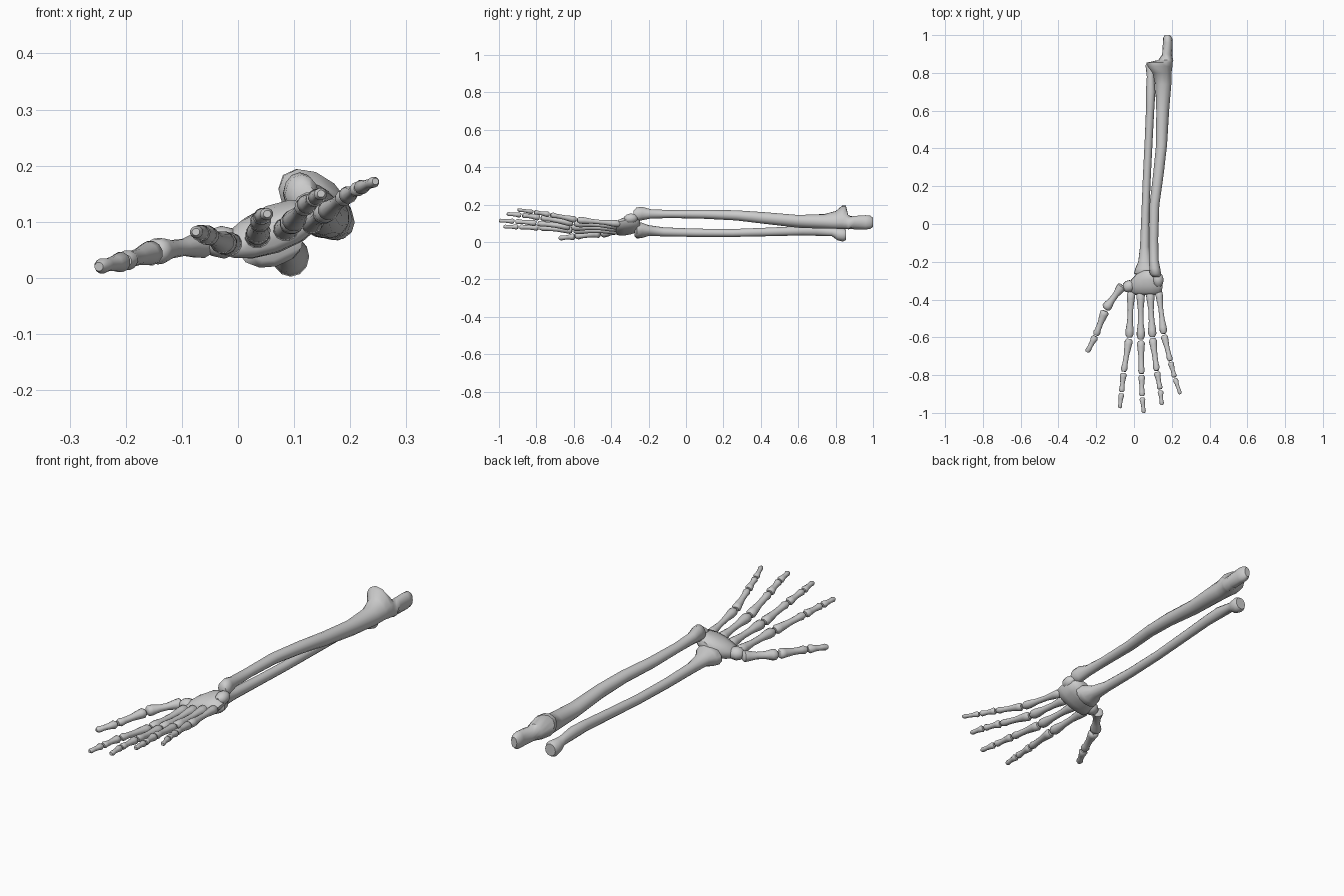
import bpy, bmesh, math
from mathutils import Vector

SIDES = 12


def loft(name, rings):
    """Skin a closed tube through a list of point rings and cap both ends."""
    bm = bmesh.new()
    loops = [[bm.verts.new(p) for p in ring] for ring in rings]
    for a, b in zip(loops, loops[1:]):
        for i in range(SIDES):
            j = (i + 1) % SIDES
            bm.faces.new((a[i], a[j], b[j], b[i]))
    bm.faces.new(loops[0])
    bm.faces.new(loops[-1])
    bmesh.ops.recalc_face_normals(bm, faces=bm.faces)
    me = bpy.data.meshes.new(name)
    bm.to_mesh(me)
    bm.free()
    ob = bpy.data.objects.new(name, me)
    bpy.context.collection.objects.link(ob)
    bpy.ops.object.select_all(action='DESELECT')
    ob.select_set(True)
    bpy.context.view_layer.objects.active = ob
    bpy.ops.object.shade_smooth_by_angle(angle=math.radians(50))
    return ob


def ellipse(c, u, v, a, b):
    ring = []
    for i in range(SIDES):
        t = 2 * math.pi * i / SIDES
        ring.append(c + u * (a * math.cos(t)) + v * (b * math.sin(t)))
    return ring


def long_bone(name, stations):
    """Stations along y: (y, centre x, centre z, half width, half height, tilt)."""
    rings = []
    for y, x, z, a, b, tilt in stations:
        t = math.radians(tilt)
        u = Vector((math.cos(t), 0, math.sin(t)))
        v = Vector((-math.sin(t), 0, math.cos(t)))
        rings.append(ellipse(Vector((x, y, z)), u, v, a, b))
    return loft(name, rings)


def small_bone(name, p, q, profile, scale=1.0):
    """Waisted finger bone from p to q; profile is (fraction, radius)."""
    p, q = Vector(p), Vector(q)
    d = (q - p).normalized()
    u = d.cross(Vector((-0.25, 0, 1))).normalized()
    v = u.cross(d)
    return loft(name, [ellipse(p.lerp(q, t), u, v, r * scale, r * scale * 0.92)
                       for t, r in profile])


# Forearm: ulna with olecranon, hooked coronoid and small wrist head
long_bone("ulna", [
    (-0.28, 0.118, 0.148, 0.018, 0.020, 0),
    (-0.265, 0.114, 0.148, 0.030, 0.036, 0),
    (-0.235, 0.110, 0.152, 0.029, 0.036, 0),
    (-0.19, 0.105, 0.150, 0.025, 0.025, 0),
    (-0.08, 0.104, 0.149, 0.024, 0.021, 0),
    (0.10, 0.108, 0.148, 0.026, 0.024, 0),
    (0.27, 0.130, 0.142, 0.028, 0.027, 0),
    (0.42, 0.146, 0.128, 0.029, 0.031, 0),
    (0.60, 0.152, 0.110, 0.034, 0.034, 0),
    (0.74, 0.155, 0.110, 0.044, 0.039, -20),
    (0.80, 0.148, 0.118, 0.055, 0.043, -40),
    (0.835, 0.138, 0.131, 0.076, 0.050, -42),
    (0.855, 0.138, 0.131, 0.078, 0.048, -42),
    (0.868, 0.168, 0.105, 0.042, 0.036, -35),
    (0.90, 0.176, 0.103, 0.027, 0.036, 0),
    (0.96, 0.179, 0.105, 0.026, 0.038, 0),
    (0.985, 0.178, 0.105, 0.024, 0.036, 0),
    (1.00, 0.177, 0.105, 0.014, 0.024, 0)])

# Radius with flat round elbow head and broad wrist end
long_bone("radius", [
    (-0.275, 0.055, 0.062, 0.038, 0.032, 15),
    (-0.262, 0.058, 0.062, 0.060, 0.043, 15),
    (-0.235, 0.060, 0.062, 0.055, 0.040, 15),
    (-0.20, 0.057, 0.061, 0.035, 0.029, 8),
    (-0.12, 0.056, 0.054, 0.024, 0.024, 0),
    (0.05, 0.060, 0.049, 0.021, 0.022, 0),
    (0.25, 0.068, 0.048, 0.021, 0.021, 0),
    (0.45, 0.078, 0.054, 0.021, 0.023, 0),
    (0.62, 0.086, 0.060, 0.022, 0.025, 0),
    (0.70, 0.088, 0.060, 0.025, 0.027, 0),
    (0.78, 0.088, 0.053, 0.020, 0.022, 0),
    (0.81, 0.092, 0.041, 0.028, 0.032, 0),
    (0.84, 0.094, 0.038, 0.033, 0.036, 0),
    (0.855, 0.094, 0.038, 0.026, 0.028, 0)])

# Wrist: fused carpal block, thumb-side lump and small pea-shaped bone
long_bone("carpal_block", [
    (-0.375, 0.058, 0.075, 0.060, 0.018, 19),
    (-0.362, 0.060, 0.077, 0.092, 0.032, 19),
    (-0.33, 0.060, 0.083, 0.096, 0.040, 19),
    (-0.295, 0.066, 0.090, 0.087, 0.041, 22),
    (-0.265, 0.076, 0.095, 0.068, 0.038, 25),
    (-0.245, 0.080, 0.098, 0.035, 0.022, 25)])
LUMP = [(0, .014), (.2, .027), (.5, .032), (.8, .027), (1, .014)]
small_bone("thumb_carpal", (0.0, -0.315, 0.065), (-0.055, -0.345, 0.062), LUMP)
small_bone("pea_carpal", (0.125, -0.26, 0.128), (0.13, -0.33, 0.122), LUMP, 0.95)

# Profiles shared by all fingers
META = [(0, .015), (.05, .023), (.16, .021), (.4, .0145), (.65, .0155),
        (.84, .022), (.94, .022), (1, .013)]
PROX = [(0, .014), (.07, .022), (.18, .020), (.5, .0145), (.78, .0145),
        (.9, .018), (1, .012)]
MID = [(0, .012), (.1, .019), (.25, .016), (.55, .012), (.8, .014),
       (.92, .016), (1, .010)]
DIST = [(0, .010), (.12, .016), (.35, .012), (.65, .010), (.88, .012), (1, .007)]

# Fingers: joint points from wrist to tip
FINGERS = {
    "index": [(-.015, -.355, .060), (-.025, -.605, .062), (-.055, -.785, .076),
              (-.066, -.893, .080), (-.075, -.975, .082)],
    "middle": [(.035, -.360, .074), (.036, -.615, .080), (.040, -.797, .100),
               (.043, -.915, .110), (.052, -1.00, .114)],
    "ring": [(.085, -.358, .086), (.098, -.602, .100), (.121, -.780, .130),
             (.139, -.878, .143), (.148, -.958, .150)],
    "little": [(.130, -.350, .096), (.158, -.585, .118), (.193, -.728, .146),
               (.216, -.815, .160), (.245, -.900, .172)],
}
for finger, joints in FINGERS.items():
    parts = zip(("metacarpal", "near_phalanx", "middle_phalanx", "tip_phalanx"),
                (META, PROX, MID, DIST), joints, joints[1:])
    size = 0.9 if finger == "little" else 1.0
    for part, prof, a, b in parts:
        a, b = Vector(a), Vector(b)
        gap = (b - a).normalized() * 0.004
        end = b if part == "tip_phalanx" else b - gap
        small_bone(f"{finger}_{part}", a + gap, end, prof, size)

# Thumb: one phalanx fewer and stouter
small_bone("thumb_metacarpal", (-.060, -.325, .060), (-.152, -.450, .046), META, 1.15)
small_bone("thumb_near_phalanx", (-.153, -.460, .045), (-.202, -.588, .030), PROX, 1.1)
small_bone("thumb_tip_phalanx", (-.204, -.594, .029), (-.248, -.678, .020), DIST, 1.25)
